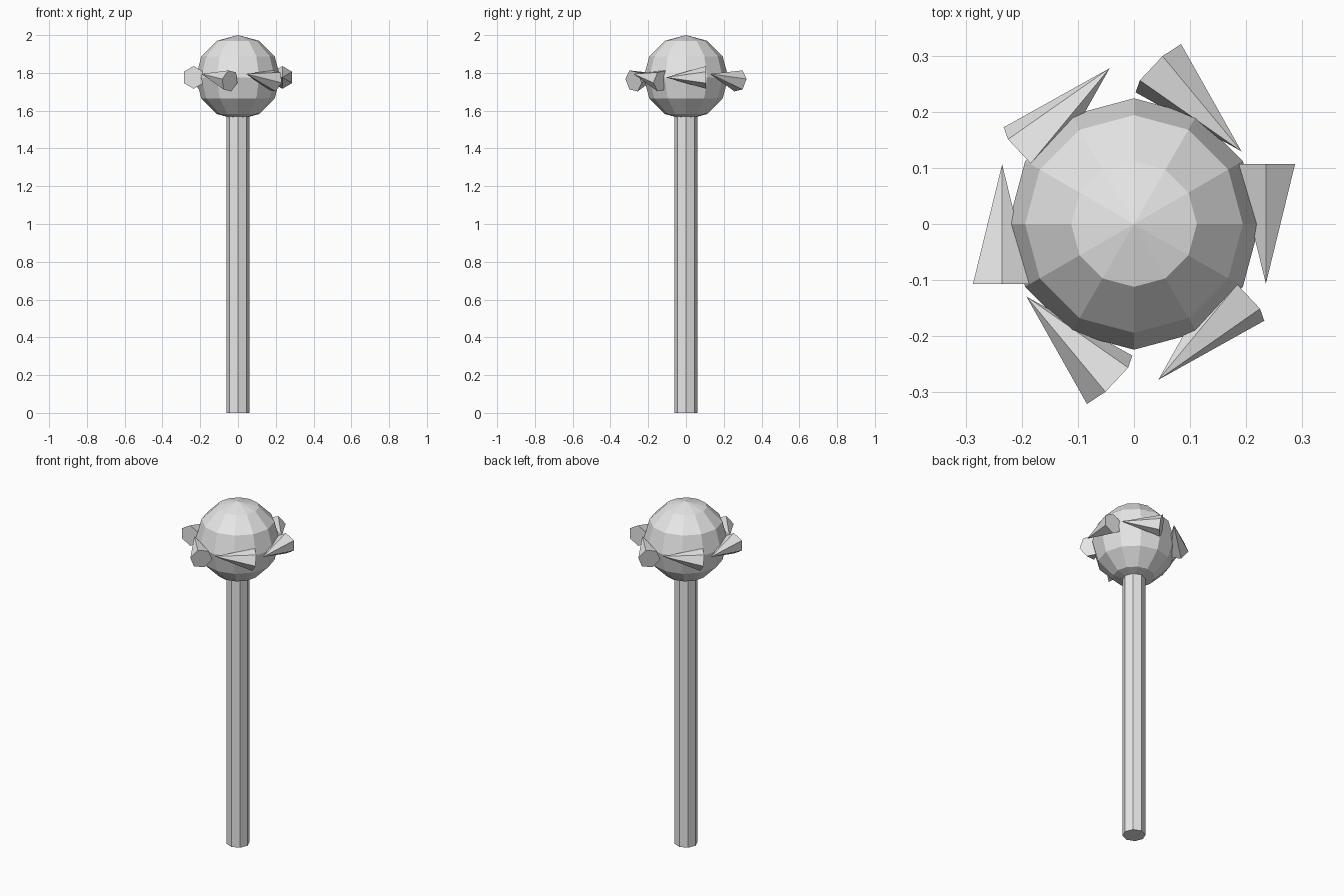
import bpy
from math import radians, cos, sin
from mathutils import Matrix

default = bpy.data.objects.get("Cube")
if default:
    bpy.data.objects.remove(default, do_unlink=True)

HEAD_Z = 1.776      # height of the ball and spike ring
HEAD_R = 0.224
RING_R = 0.235      # distance of the spikes from the axis

grey = bpy.data.materials.new("light grey")
grey.use_nodes = True
grey.diffuse_color = (0.8, 0.8, 0.8, 1)
grey.node_tree.nodes["Principled BSDF"].inputs["Base Color"].default_value = (0.8, 0.8, 0.8, 1)


def finish(name):
    obj = bpy.context.object
    obj.name = name
    obj.data.materials.append(grey)
    return obj


# Octagonal shaft, running up into the ball
shaft_top = 1.66
bpy.ops.mesh.primitive_cylinder_add(vertices=8, radius=0.062, depth=shaft_top,
                                    location=(0, 0, shaft_top / 2))
finish("shaft")

# Faceted ball head
bpy.ops.mesh.primitive_uv_sphere_add(segments=12, ring_count=6, radius=HEAD_R,
                                     location=(0, 0, HEAD_Z))
finish("ball_head")

# Six tangential spikes: place angle, heading, upward tilt, roll
spikes = [(0, 0, 0, 0), (60, 45, 10, -20), (120, 135, 10, 20)]
for half in (0, 180):
    for place, heading, tilt, roll in spikes:
        a = radians(place + half)
        bpy.ops.mesh.primitive_cone_add(vertices=6, radius1=0.06, radius2=0, depth=0.213)
        spike = finish(f"spike_{place + half}")
        spike.matrix_world = (
            Matrix.Translation((RING_R * cos(a), RING_R * sin(a), HEAD_Z))
            @ Matrix.Rotation(radians(heading + half), 4, "Z")
            @ Matrix.Rotation(radians(90 - tilt), 4, "X")
            @ Matrix.Rotation(radians(roll), 4, "Z"))
